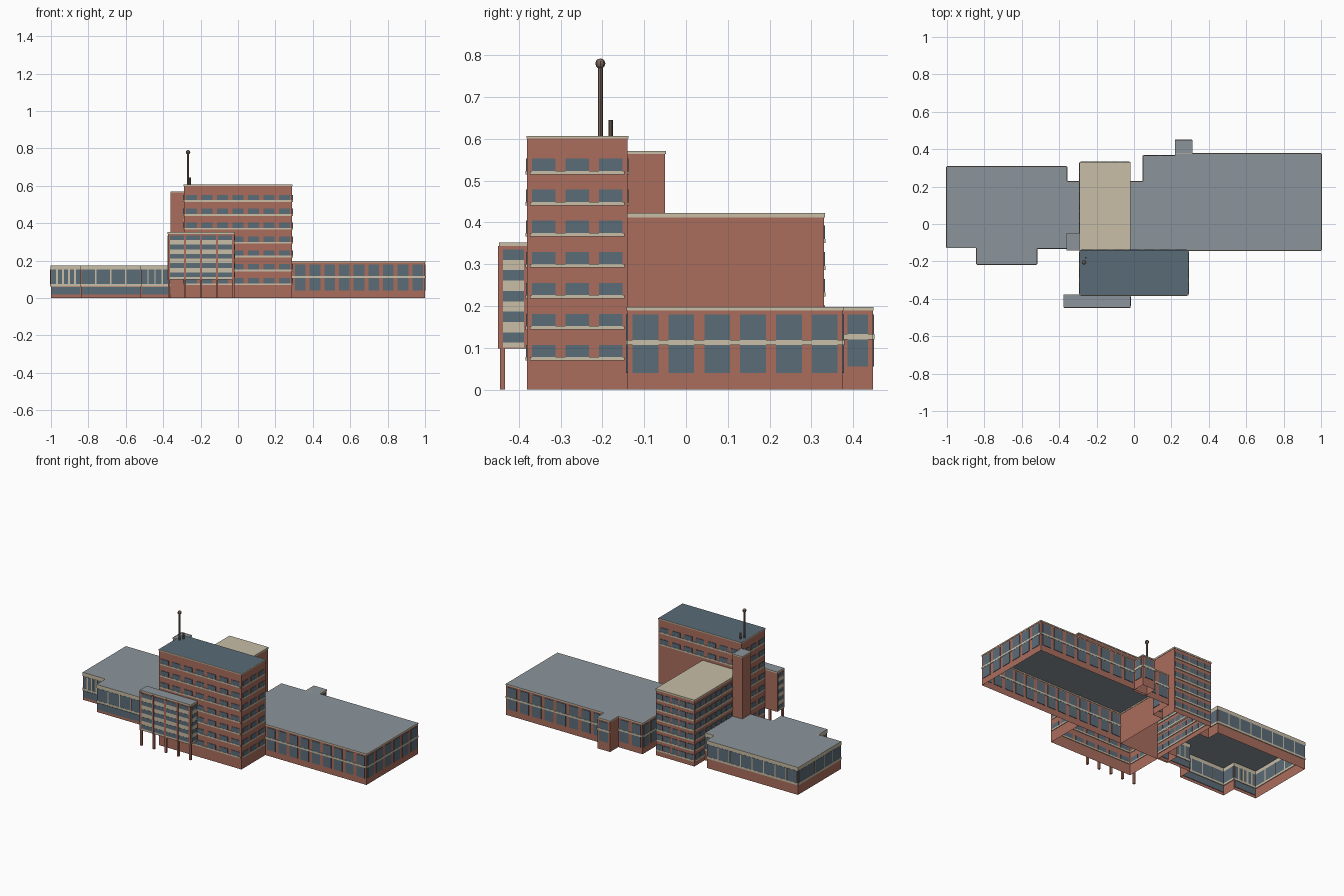
import bpy, bmesh
from mathutils import Vector, Matrix

cube = bpy.data.objects.get("Cube")
if cube:
    bpy.data.objects.remove(cube, do_unlink=True)

PALETTE = {
    "brick": (0.40, 0.153, 0.11),
    "glass": (0.105, 0.15, 0.19),
    "cream trim": (0.58, 0.51, 0.38),
    "grey roof": (0.26, 0.30, 0.335),
    "slate roof": (0.10, 0.145, 0.185),
    "brown metal": (0.20, 0.14, 0.11),
}
BRICK, GLASS, TRIM, GREY, SLATE, METAL = range(6)
mats = []
for name, rgb in PALETTE.items():
    m = bpy.data.materials.new(name)
    m.use_nodes = True
    m.diffuse_color = (*rgb, 1)
    m.node_tree.nodes["Principled BSDF"].inputs["Base Color"].default_value = (*rgb, 1)
    mats.append(m)


def finish(name, bm):
    me = bpy.data.meshes.new(name)
    bm.to_mesh(me)
    bm.free()
    for m in mats:
        me.materials.append(m)
    ob = bpy.data.objects.new(name, me)
    bpy.context.scene.collection.objects.link(ob)
    return ob


def rect(x0, x1, y0, y1):
    """Counter-clockwise footprint: walls 0 front, 1 left, 2 back, 3 right."""
    return [(x0, y0), (x1, y0), (x1, y1), (x0, y1)]


class Block:
    """Hollow prism with a roof, whose walls take thin plates."""

    def __init__(self, name, pts, z0, z1, roof, closed=False):
        self.name, self.pts, self.bm = name, pts, bmesh.new()
        low = [self.bm.verts.new((x, y, z0)) for x, y in pts]
        top = [self.bm.verts.new((x, y, z1)) for x, y in pts]
        n = len(pts)
        for i in range(n):
            j = (i + 1) % n
            self.bm.faces.new((low[i], low[j], top[j], top[i]))
        self.bm.faces.new(top).material_index = roof
        if closed:
            self.bm.faces.new(low[::-1])

    def length(self, wall):
        a, b = self.pts[wall], self.pts[(wall + 1) % len(self.pts)]
        return (Vector(b) - Vector(a)).length

    def plate(self, wall, u0, u1, z0, z1, mat, depth=0.003):
        a = Vector((*self.pts[wall], 0))
        b = Vector((*self.pts[(wall + 1) % len(self.pts)], 0))
        d = (b - a).normalized()
        out = Vector((d.y, -d.x, 0))
        mid = a + d * (u0 + u1) / 2 + Vector((0, 0, (z0 + z1) / 2))
        cols = (d * (u1 - u0), out * depth * 2, Vector((0, 0, z1 - z0)), mid)
        mx = Matrix([[c[r] for c in cols] for r in range(3)] + [[0, 0, 0, 1]])
        for v in bmesh.ops.create_cube(self.bm, size=1, matrix=mx)["verts"]:
            for f in v.link_faces:
                f.material_index = mat

    def band(self, wall, z0, z1, mat=TRIM, margin=0.0, depth=0.004):
        self.plate(wall, margin, self.length(wall) - margin, z0, z1, mat, depth)

    def windows(self, wall, count, z0, z1, fill=0.7):
        pitch = self.length(wall) / count
        for i in range(count):
            mid = (i + 0.5) * pitch
            self.plate(wall, mid - pitch * fill / 2, mid + pitch * fill / 2, z0, z1, GLASS)

    def cornice(self, z0, z1):
        for w in range(len(self.pts)):
            self.band(w, z0, z1, margin=-0.002, depth=0.002)

    def done(self):
        return finish(self.name, self.bm)


# Office tower: seven floors, the rear glazed only above its neighbour
tower = Block("office_tower", rect(-0.29, 0.29, -0.38, -0.14), 0, 0.607, SLATE)
for wall, count in ((0, 7), (1, 3), (2, 7), (3, 3)):
    for floor in range(7):
        z = 0.069 + floor * 0.0742
        if wall == 2 and z < 0.42:
            continue
        tower.band(wall, z, z + 0.009, margin=0.007)
        tower.windows(wall, count, z + 0.009, z + 0.038)
tower.cornice(0.6, 0.607)
tower.done()

# Middle block with a pale roof, glazed on the right and back
middle = Block("middle_block", rect(-0.29, -0.02, -0.14, 0.33), 0, 0.422, TRIM)
for wall, count in ((2, 5), (3, 9)):
    for floor in range(6):
        z = 0.03 + floor * 0.064
        middle.band(wall, z, z + 0.01, margin=0.005)
        middle.windows(wall, count, z + 0.01, z + 0.043, 0.8)
middle.cornice(0.412, 0.422)
middle.done()

# Stair shaft
stair = Block("stair_shaft", rect(-0.36, -0.29, -0.14, -0.05), 0, 0.57, GREY)
stair.cornice(0.564, 0.571)
stair.done()

# Two-storey long wing
wing = Block("long_wing", [(-0.02, -0.14), (1, -0.14), (1, 0.375), (0.31, 0.375),
                           (0.22, 0.375), (0.22, 0.365), (0.05, 0.365),
                           (0.05, 0.225), (-0.02, 0.225)], 0, 0.197, GREY)
for wall, count in ((0, 13), (1, 6), (2, 8), (5, 2), (6, 2), (7, 1)):
    wing.windows(wall, count, 0.04, 0.107, 0.72)
    wing.windows(wall, count, 0.118, 0.18, 0.72)
    wing.band(wall, 0.107, 0.118)
wing.cornice(0.189, 0.197)
wing.done()

# Rear porch of the long wing
porch = Block("rear_porch", rect(0.22, 0.31, 0.36, 0.447), 0, 0.197, GREY)
for wall in (1, 2):
    start = 0.026 if wall == 1 else 0.014
    porch.plate(wall, start, 0.076, 0.055, 0.12, GLASS)
    porch.plate(wall, start, 0.076, 0.133, 0.18, GLASS)
    porch.band(wall, 0.12, 0.133)
porch.cornice(0.189, 0.197)
porch.done()

# Single-storey low wing with ribbon glazing
low = Block("low_wing", [(-1, -0.125), (-0.84, -0.125), (-0.84, -0.215), (-0.52, -0.215),
                         (-0.52, -0.13), (-0.29, -0.13), (-0.29, 0.225), (-0.36, 0.225),
                         (-0.36, 0.305), (-1, 0.305)], 0, 0.175, GREY)
for wall, count in ((0, 5), (1, 1), (2, 4), (3, 1), (4, 6), (6, 1), (7, 1), (8, 8), (9, 5)):
    low.band(wall, 0.075, 0.152, GLASS, 0.004, 0.003)
    low.band(wall, 0.062, 0.075)
    if wall in (0, 2, 4):
        low.band(wall, 0.018, 0.06, GLASS, 0.004, 0.003)
    pitch = low.length(wall) / count
    width = 0.012 if wall == 0 else 0.007
    for i in range(1, count):
        low.plate(wall, i * pitch - width / 2, i * pitch + width / 2, 0.075, 0.152, TRIM, 0.004)
low.cornice(0.152, 0.175)
low.done()

# Raised front annex: alternating glass and spandrel strips between brick fins
annex = Block("front_annex", rect(-0.375, -0.02, -0.445, -0.38), 0.098, 0.352, GREY, True)
for wall in (0, 1, 3):
    margin = 0.007
    annex.band(wall, 0.1, 0.335, TRIM, margin, 0.002)
    for floor in range(5):
        z = 0.112 + floor * 0.0495
        annex.band(wall, z, z + 0.025, GLASS, margin, 0.003)
annex.cornice(0.343, 0.352)
fins = [0.006 + i * 0.0858 for i in range(5)]
for u in fins:
    annex.plate(0, u - 0.006, u + 0.006, 0.098, 0.343, BRICK, 0.005)
annex.done()

# Posts under the annex
for i, u in enumerate(fins):
    bm = bmesh.new()
    mx = Matrix.Translation((-0.375 + u, -0.439, 0.05)) @ Matrix.Diagonal((0.012, 0.012, 0.1, 1))
    bmesh.ops.create_cube(bm, size=1, matrix=mx)
    finish(f"annex_post_{i + 1}", bm)


# Rooftop mast with a ball, and a short flue
def pole(name, x, y, z0, z1, radius, ball=0):
    bm = bmesh.new()
    bmesh.ops.create_cone(bm, cap_ends=True, segments=8, radius1=radius, radius2=radius,
                          depth=z1 - z0, matrix=Matrix.Translation((x, y, (z0 + z1) / 2)))
    if ball:
        bmesh.ops.create_uvsphere(bm, u_segments=8, v_segments=6, radius=ball,
                                  matrix=Matrix.Translation((x, y, z1)))
    for f in bm.faces:
        f.material_index = METAL
    finish(name, bm)


pole("mast", -0.267, -0.205, 0.6, 0.78, 0.006, 0.012)
pole("flue", -0.257, -0.18, 0.6, 0.645, 0.005)
